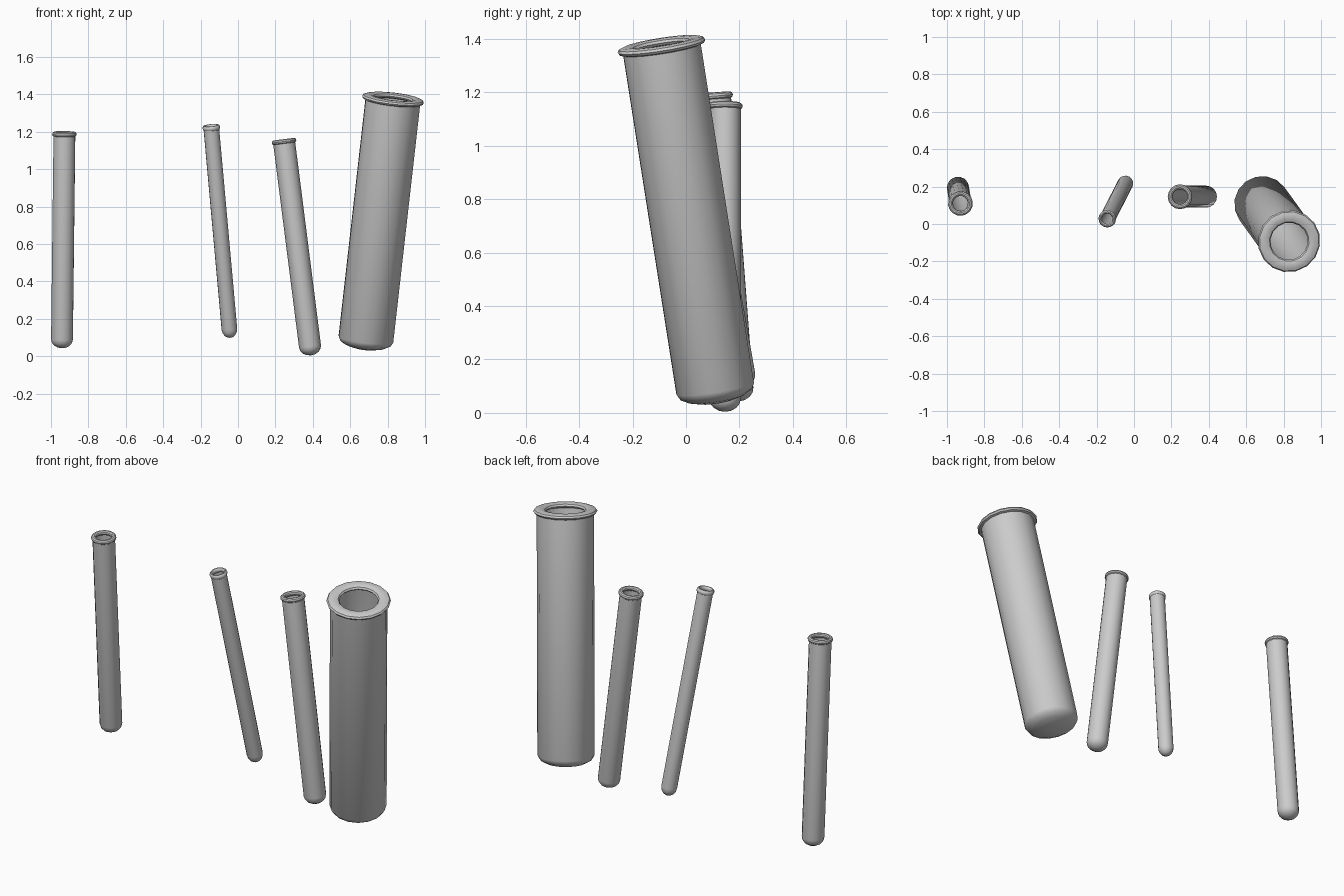
import bpy, bmesh, math
from mathutils import Vector

if "Cube" in bpy.data.objects:
    bpy.data.objects.remove(bpy.data.objects["Cube"])

SIDES = 16


def lathe(bm, profile, closed=False):
    """Spin an (r, z) profile around z; r = 0 gives a pole."""
    rings = []
    for r, z in profile:
        if r == 0:
            rings.append([bm.verts.new((0, 0, z))] * SIDES)
        else:
            rings.append([bm.verts.new((r * math.cos(a), r * math.sin(a), z))
                          for a in (2 * math.pi * i / SIDES for i in range(SIDES))])
    pairs = list(zip(rings, rings[1:])) + ([(rings[-1], rings[0])] if closed else [])
    for lo, hi in pairs:
        for i in range(SIDES):
            j = (i + 1) % SIDES
            quad = list(dict.fromkeys((lo[i], lo[j], hi[j], hi[i])))
            bm.faces.new(quad)


def dome(r, depth, steps=4):
    """Profile from the pole up to the start of the straight wall."""
    return [(0 if k == 0 else r * math.sin(k * math.pi / 2 / steps),
             -depth * math.cos(k * math.pi / 2 / steps)) for k in range(steps + 1)]


def test_tube(name, base, top, r):
    base, top = Vector(base), Vector(top)
    axis = top - base
    length = axis.length
    depth, rim_h = 0.043 * length, 0.012 * length
    bm = bmesh.new()
    # rounded outer wall, then inner wall back down to the floor
    outer = dome(r, depth) + [(r, length)]
    inner = [(0.9 * a, 0.8 * b) for a, b in dome(r, depth)] + [(0.9 * r, length)]
    lathe(bm, outer + inner[::-1])
    # thick rolled rim
    lathe(bm, [(r * (0.9 + 0.225 * math.cos(a)), length + rim_h * math.sin(a))
               for a in (2 * math.pi * k / 10 for k in range(10))], closed=True)
    bmesh.ops.recalc_face_normals(bm, faces=bm.faces[:])
    mesh = bpy.data.meshes.new(name)
    bm.to_mesh(mesh)
    bm.free()
    ob = bpy.data.objects.new(name, mesh)
    bpy.context.collection.objects.link(ob)
    ob.location = base
    ob.rotation_euler = axis.to_track_quat('Z', 'Y').to_euler()
    bpy.ops.object.select_all(action='DESELECT')
    ob.select_set(True)
    bpy.context.view_layer.objects.active = ob
    bpy.ops.object.shade_smooth_by_angle(angle=math.radians(35))


# four leaning tubes: wall start, rim centre, radius
test_tube("left_tube", (-0.941, 0.194, 0.09), (-0.928, 0.11, 1.187), 0.059)
test_tube("thin_tube", (-0.046, 0.217, 0.145), (-0.143, 0.028, 1.222), 0.042)
test_tube("middle_tube", (0.385, 0.146, 0.052), (0.246, 0.146, 1.148), 0.059)
test_tube("wide_tube", (0.684, 0.109, 0.092), (0.829, -0.092, 1.373), 0.149)
